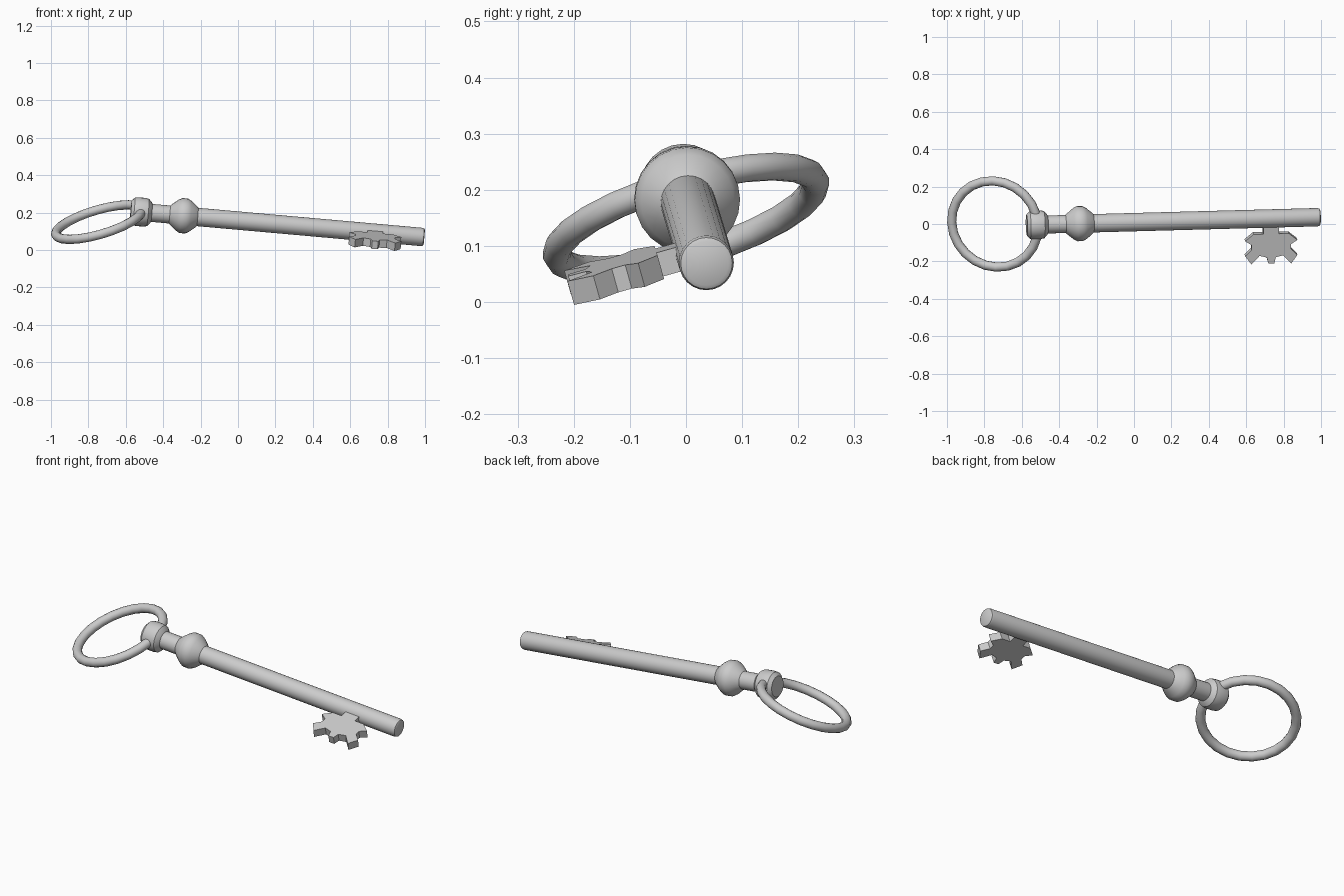
import bpy, bmesh, math
from mathutils import Matrix, Vector

if "Cube" in bpy.data.objects:
    bpy.data.objects.remove(bpy.data.objects["Cube"])

# Key frame: local x runs along the shaft from the knob, local y lies in the bit's plane
AXIS = Vector((1, 0.027, -0.089)).normalized()
side = Vector((0, 1, 0.28))
side = (side - AXIS * side.dot(AXIS)).normalized()
up = AXIS.cross(side)
FRAME = Matrix((AXIS, side, up)).transposed().to_4x4()
FRAME.translation = (-0.29, 0.002, 0.183)


def finish(name, bm, matrix, smooth=None):
    bmesh.ops.recalc_face_normals(bm, faces=bm.faces)
    bm.transform(matrix)
    mesh = bpy.data.meshes.new(name)
    bm.to_mesh(mesh)
    bm.free()
    obj = bpy.data.objects.new(name, mesh)
    bpy.context.collection.objects.link(obj)
    if smooth:
        bpy.ops.object.select_all(action='DESELECT')
        obj.select_set(True)
        bpy.context.view_layer.objects.active = obj
        bpy.ops.object.shade_smooth_by_angle(angle=math.radians(smooth))
    return obj


def bridge(bm, loops, closed=False):
    """Join successive rings of vertices with quads."""
    n = len(loops[0])
    pairs = list(zip(loops, loops[1:] + loops[:1]))
    for a, b in pairs if closed else pairs[:-1]:
        for i in range(n):
            j = (i + 1) % n
            bm.faces.new((a[i], a[j], b[j], b[i]))


def circle_pts(n):
    return [(math.cos(2 * math.pi * i / n), math.sin(2 * math.pi * i / n)) for i in range(n)]


# Shaft: turned profile (position, radius) with collar, neck, knob and rounded tip
profile = [(-0.285, 0.056), (-0.268, 0.074), (-0.25, 0.077), (-0.212, 0.077),
           (-0.192, 0.073), (-0.175, 0.055), (-0.172, 0.048), (-0.076, 0.048),
           (-0.068, 0.056), (-0.035, 0.083), (-0.015, 0.094), (0.015, 0.094),
           (0.035, 0.083), (0.066, 0.058), (0.074, 0.049), (1.277, 0.049),
           (1.287, 0.046), (1.291, 0.039)]
bm = bmesh.new()
rings = [[bm.verts.new((x, r * c, r * s)) for c, s in circle_pts(24)] for x, r in profile]
bridge(bm, rings)
bm.faces.new(rings[0])
bm.faces.new(rings[-1])
finish("shaft", bm, FRAME, 30)

# Bow: loose ring tilted through the collar
R, r = 0.24, 0.025
bm = bmesh.new()
rings = [[bm.verts.new(((R + r * u) * c, (R + r * u) * s, r * v)) for u, v in circle_pts(12)]
         for c, s in circle_pts(24)]
bridge(bm, rings, closed=True)
normal = Vector((-0.295, -0.295, 1))
tilt = Vector((0, 0, 1)).rotation_difference(normal).to_matrix().to_4x4()
finish("bow_ring", bm, Matrix.Translation((-0.744, 0, 0.149)) @ tilt, 40)

# Bit: toothed plate, half outline mirrored about its centre line
half = [(0.042, 0.0), (0.042, -0.08), (0.095, -0.08), (0.14, -0.117), (0.105, -0.14),
        (0.105, -0.165), (0.14, -0.2), (0.107, -0.247), (0.063, -0.2), (0.024, -0.21),
        (0.016, -0.243)]
outline = half + [(-x, y) for x, y in reversed(half)]
T = 0.022
bm = bmesh.new()
caps = [[bm.verts.new((1.026 + x, y, z)) for x, y in outline] for z in (-T, T)]
bridge(bm, caps)
for cap in caps:
    bm.faces.new(cap)
finish("bit", bm, FRAME)
